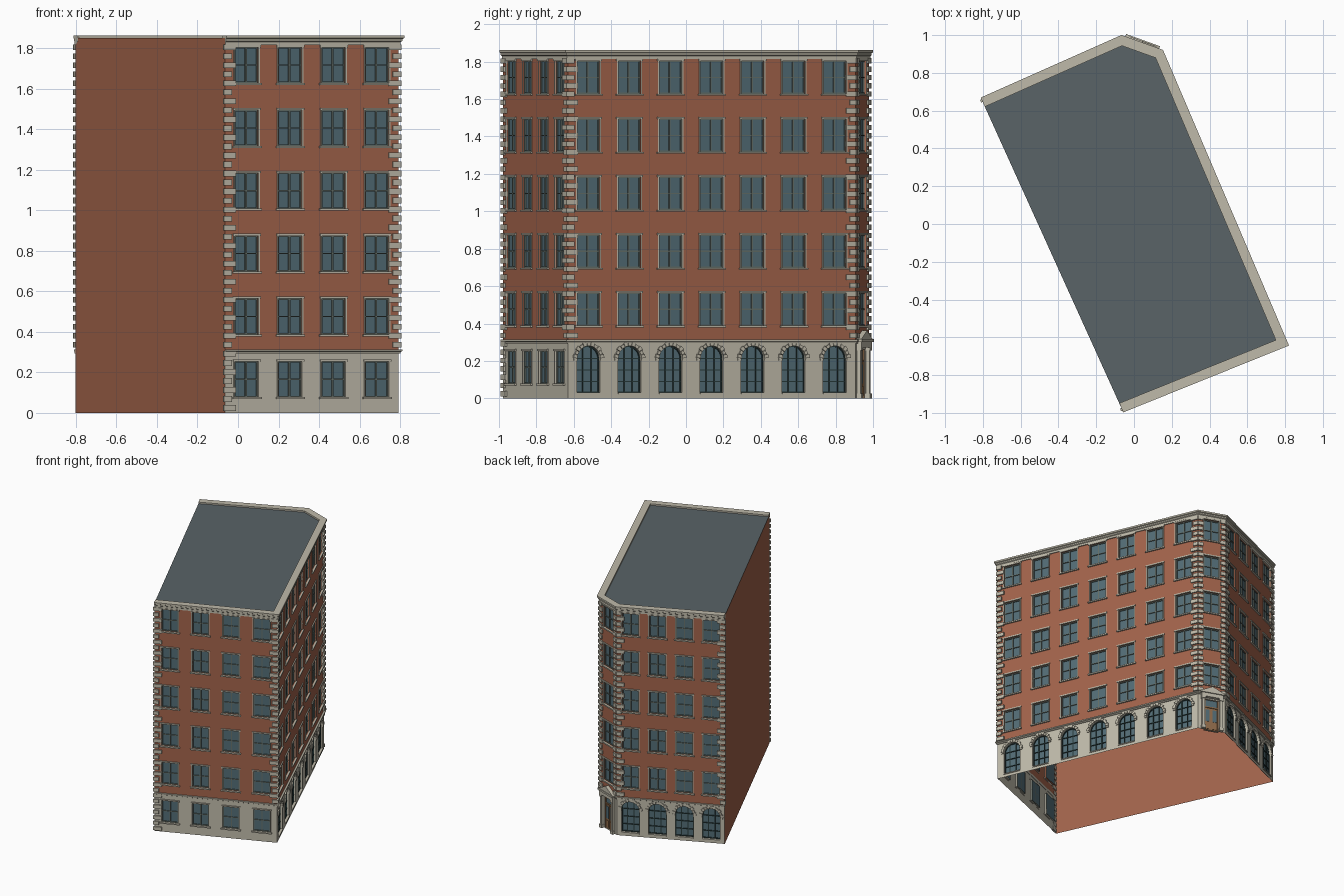
import bpy, bmesh, math
from mathutils import Vector

if "Cube" in bpy.data.objects:
    bpy.data.objects.remove(bpy.data.objects["Cube"])

# Footprint corners, counter-clockwise: front, right, chamfer, back, party wall
P = [Vector(p) for p in [(-.065, -.978), (.793, -.632), (.138, .905), (-.065, .978), (-.803, .65)]]
COL = {"brick": (.36, .125, .07, 1), "stone": (.52, .49, .40, 1), "slate": (.10, .125, .135, 1),
       "glass": (.085, .15, .18, 1), "sash": (.13, .16, .14, 1), "iron": (.02, .04, .04, 1),
       "wood": (.28, .15, .07, 1)}
BASE, TOP, EAVE = .305, 1.85, 1.862
parts = {}


class Wall:
    def __init__(self, i):
        self.o, b = P[i], P[(i + 1) % 5]
        self.L = (b - self.o).length
        self.t = (b - self.o) / self.L
        self.n = Vector((self.t.y, -self.t.x))

    def at(self, u, z, d=0):
        q = self.o + self.t * u + self.n * d
        return (q.x, q.y, z)


def add(part, mat, verts, faces, solid=True):
    parts.setdefault((part, mat, solid), []).append((verts, faces))


def sheet(part, mat, w, pts, d=0):
    add(part, mat, [w.at(u, z, d) for u, z in pts], [range(len(pts))], False)


def rect(u0, u1, z0, z1):
    return [(u0, z0), (u1, z0), (u1, z1), (u0, z1)]


def prism(part, mat, w, pts, d0, d1):
    n = len(pts)
    v = [w.at(u, z, d) for d in (d0, d1) for u, z in pts]
    f = [range(n), range(n, 2 * n)] + [(i, (i + 1) % n, (i + 1) % n + n, i + n) for i in range(n)]
    add(part, mat, v, f)


def box(part, mat, w, u0, u1, z0, z1, d0, d1):
    prism(part, mat, w, rect(u0, u1, z0, z1), d0, d1)


def reveal(part, mat, w, pts, depth):
    for (a, b), (c, e) in zip(pts, pts[1:] + pts[:1]):
        add(part, mat, [w.at(a, b), w.at(c, e), w.at(c, e, -depth), w.at(a, b, -depth)], [(0, 1, 2, 3)], False)


def pierced(part, mat, w, z0, z1, holes):
    us = sorted({0, w.L, *[h[0] for h in holes], *[h[1] for h in holes]})
    zs = sorted({z0, z1, *[h[2] for h in holes], *[h[3] for h in holes]})
    for a, b in zip(us, us[1:]):
        for c, e in zip(zs, zs[1:]):
            u, z = (a + b) / 2, (c + e) / 2
            if not any(h[0] < u < h[1] and h[2] < z < h[3] for h in holes):
                sheet(part, mat, w, rect(a, b, c, e))
    for h in holes:
        reveal(part, mat, w, rect(*h), .015)


def window(w, u0, u1, z0, z1):
    sheet("window_glass", "glass", w, rect(u0, u1, z0, z1), -.014)
    um, zm = (u0 + u1) / 2, (z0 + z1) / 2
    # sash bars
    for a, b, c, e in [(u0, u0 + .006, z0, z1), (u1 - .006, u1, z0, z1), (um - .004, um + .004, z0, z1),
                       (u0, u1, z0, z0 + .006), (u0, u1, z1 - .006, z1), (u0, u1, zm - .003, zm + .003)]:
        box("window_sashes", "sash", w, a, b, c, e, -.014, -.007)
    # stone surround, lintel and sill
    for a, b, c, e, d in [(u0 - .007, u0, z0, z1, .004), (u1, u1 + .007, z0, z1, .004),
                          (u0 - .011, u1 + .011, z1, z1 + .01, .008), (u0 - .014, u1 + .014, z0 - .01, z0, .012)]:
        box("window_surrounds", "stone", w, a, b, c, e, -.002, d)


def arch_bay(w, u0, u1):
    m, r, sp, zb = (u0 + u1) / 2, .067, .213, .03
    arc = [(m + r * math.cos(math.pi * k / 12), sp + r * math.sin(math.pi * k / 12)) for k in range(13)]
    outline = [(m - r, zb), (m + r, zb)] + arc
    # stone wall around the opening
    for q in [rect(u0, m - r, 0, BASE), rect(m + r, u1, 0, BASE), rect(m - r, m + r, 0, zb)]:
        sheet("stone_base", "stone", w, q)
    for a, b in zip(arc, arc[1:]):
        sheet("stone_base", "stone", w, [b, a, (a[0], BASE), (b[0], BASE)])
    reveal("stone_base", "stone", w, [(m - r, zb), (m + r, zb)] + arc[:1] + arc[1:], .022)
    sheet("arch_glass", "glass", w, outline, -.02)
    # glazing bars
    for k in (-.96, -.36, .36, .96):
        h = sp + r * math.sqrt(1 - k * k)
        box("arch_bars", "iron", w, m + k * r - .003, m + k * r + .003, zb, h, -.02, -.013)
    for z in (zb + .003, .09, .152, sp):
        box("arch_bars", "iron", w, m - r, m + r, z - .003, z + .003, -.02, -.013)
    for (a, b), (c, e) in zip(arc, arc[1:]):
        s = lambda x, y: (m + (x - m) * .92, sp + (y - sp) * .92)
        prism("arch_bars", "iron", w, [(a, b), (c, e), s(c, e), s(a, b)], -.02, -.013)
    # voussoirs, imposts and sill
    for k in range(11):
        a0, a1 = math.pi * (k + .06) / 11, math.pi * (k + .94) / 11
        R = .09 if k % 2 == 0 else .084
        q = [(m + x * math.cos(a), sp + x * math.sin(a)) for x, a in [(r, a0), (R, a0), (R, a1), (r, a1)]]
        prism("arch_stones", "stone", w, q, -.003, .009)
    for s in (-1, 1):
        c = m + s * (r + .01)
        box("arch_stones", "stone", w, c - .01, c + .01, sp - .012, sp, -.003, .007)
    box("arch_stones", "stone", w, m - r, m + r, zb - .008, zb, -.02, .006)


def sweep(part, mat, prof):
    # moulding along the four street walls, mitred at corners
    v, n = [], len(prof)
    for i in range(5):
        if i in (0, 4):
            off = walls[min(i, 3)].n
        else:
            s = walls[i - 1].n + walls[i].n
            off = s * (2 / s.length_squared)
        v += [(P[i].x + off.x * d, P[i].y + off.y * d, z) for d, z in prof]
    f = [(i * n + j, i * n + (j + 1) % n, i * n + n + (j + 1) % n, i * n + n + j) for i in range(4) for j in range(n)]
    add(part, mat, v, f + [range(n), range(4 * n, 5 * n)])


walls = [Wall(i) for i in range(5)]
front, right, chamfer, back, party = walls

# Street walls with five upper floors of windows
for w, n, hw in [(front, 4, .062), (right, 7, .066), (chamfer, 1, .06), (back, 4, .062)]:
    mids = [w.L * (k + .5) / n for k in range(n)]
    holes = [(u - hw, u + hw, .388 + .31 * f, .564 + .31 * f) for u in mids for f in range(5)]
    pierced("brick_walls", "brick", w, BASE, TOP, holes)
    low = [(u - hw, u + hw, .078, .254) for u in mids] if w is front else []
    if w is front:
        pierced("stone_base", "stone", w, 0, BASE, low)
    elif w is not chamfer:
        for k in range(n):
            arch_bay(w, w.L * k / n, w.L * (k + 1) / n)
    for h in holes + low:
        window(w, *h)

# Plain party wall and roof
sheet("party_wall", "brick", party, rect(0, party.L, 0, TOP))
add("roof", "slate", [(p.x, p.y, TOP) for p in P], [range(5)], False)

# Corner entrance
c, m = chamfer, chamfer.L / 2
pierced("stone_base", "stone", c, 0, BASE, [(m - .055, m + .055, 0, .262)])
sheet("transom_glass", "glass", c, rect(m - .055, m + .055, .2, .262), -.015)
box("door_frame", "wood", c, m - .055, m + .055, .195, .205, -.02, -.006)
for s in (-1, 1):
    e = m + s * .0275
    box("door_leaves", "wood", c, e - .026, e + .026, 0, .197, -.02, -.012)
    box("door_panes", "glass", c, e - .016, e + .016, .08, .18, -.013, -.010)
    box("door_panels", "wood", c, e - .016, e + .016, .015, .065, -.013, -.008)
    box("door_frame", "wood", c, m + s * .052 - .004, m + s * .052 + .004, 0, .262, -.02, -.006)
    e = m + s * .07
    box("door_pilasters", "stone", c, e - .011, e + .011, .025, .255, -.002, .02)
    for z0, z1 in ((0, .025), (.255, .272)):
        box("door_pilasters", "stone", c, e - .015, e + .015, z0, z1, -.002, .026)
box("door_entablature", "stone", c, m - .085, m + .085, .272, .302, -.002, .026)
box("door_entablature", "stone", c, m - .095, m + .095, .302, .316, -.002, .034)
prism("door_pediment", "stone", c, [(m - .09, .316), (m + .09, .316), (m, .362)], -.002, .028)

# String course and cornice
sweep("string_course", "stone", [(-.003, .293), (.007, .293), (.007, .301), (.014, .305), (.014, .314), (-.003, .314)])
sweep("cornice", "stone", [(-.032, 1.835), (-.003, 1.815), (.007, 1.815), (.007, 1.83), (.014, 1.835),
                           (.014, 1.845), (.021, 1.849), (.021, EAVE), (-.032, EAVE)])

# Quoins, alternating long and short around each corner
for i in range(5):
    a, b = walls[i - 1], walls[i]
    z, k = (.01 if i == 0 else .322), 0
    while z < 1.8:
        la, lb = (.055, .034) if k % 2 else (.034, .055)
        if a is not party:
            la = min(la, .038) if a is chamfer else la
            box("quoins", "stone", a, a.L - la, a.L + .008, z, z + .028, -.004, .011)
        if b is not party:
            lb = min(lb, .038) if b is chamfer else lb
            box("quoins", "stone", b, -.008, lb, z, z + .028, -.004, .011)
        z, k = z + .0445, k + 1

# Turn the collected pieces into objects
mats = {}
for name, rgba in COL.items():
    mats[name] = bpy.data.materials.new(name)
    mats[name].diffuse_color = rgba
for (name, mat, solid), pieces in parts.items():
    bm = bmesh.new()
    for verts, faces in pieces:
        vs = [bm.verts.new(v) for v in verts]
        for f in faces:
            idx = list(f)
            pts = [Vector(verts[i]) for i in idx]
            keep = [i for j, i in enumerate(idx) if (pts[j] - pts[j - 1]).length > 1e-6]
            if len(keep) > 2:
                bm.faces.new([vs[i] for i in keep])
    if solid:
        bmesh.ops.recalc_face_normals(bm, faces=bm.faces)
    me = bpy.data.meshes.new(name)
    bm.to_mesh(me)
    bm.free()
    me.materials.append(mats[mat])
    bpy.context.collection.objects.link(bpy.data.objects.new(name, me))

for m in bpy.data.materials:
    if m.users and not m.is_grease_pencil:
        m.use_nodes = True
        m.node_tree.nodes["Principled BSDF"].inputs["Base Color"].default_value = m.diffuse_color
